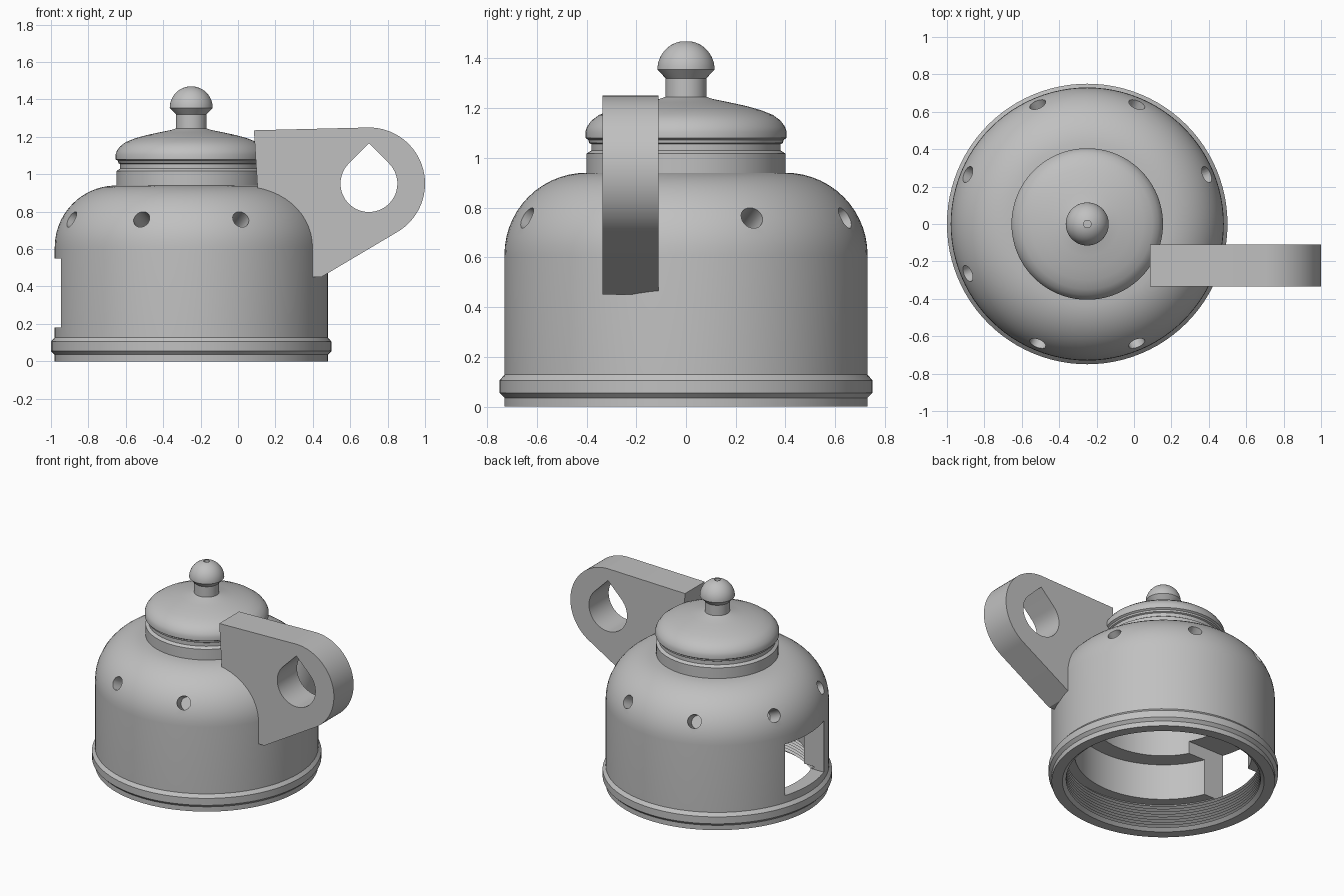
import bpy, bmesh, math
from mathutils import Matrix, Vector

cube = bpy.data.objects.get("Cube")
if cube:
    bpy.data.objects.remove(cube)

AXIS_X = -0.25
SEGMENTS = 96

grey = bpy.data.materials.new("plain grey")
grey.use_nodes = True
grey.diffuse_color = (0.53, 0.53, 0.53, 1)
grey.node_tree.nodes["Principled BSDF"].inputs["Base Color"].default_value = grey.diffuse_color


def select_only(obj):
    bpy.ops.object.select_all(action="DESELECT")
    obj.select_set(True)
    bpy.context.view_layer.objects.active = obj


def add_object(name, data):
    obj = bpy.data.objects.new(name, data)
    bpy.context.collection.objects.link(obj)
    return obj


def bm_object(name, bm):
    bmesh.ops.recalc_face_normals(bm, faces=bm.faces)
    mesh = bpy.data.meshes.new(name)
    bm.to_mesh(mesh)
    bm.free()
    mesh.materials.append(grey)
    return add_object(name, mesh)


def smooth(obj):
    select_only(obj)
    bpy.ops.object.shade_smooth_by_angle(angle=math.radians(25))


def lathe(name, profile):
    """Revolve (radius, z) points that start and end on the axis."""
    bm = bmesh.new()
    verts = [bm.verts.new((r, 0, z)) for r, z in profile]
    edges = [bm.edges.new(pair) for pair in zip(verts, verts[1:])]
    bmesh.ops.spin(bm, geom=verts + edges, cent=(0, 0, 0), axis=(0, 0, 1),
                   angle=math.tau, steps=SEGMENTS, use_merge=True)
    bmesh.ops.remove_doubles(bm, verts=bm.verts, dist=0.0001)
    bmesh.ops.translate(bm, verts=bm.verts, vec=(AXIS_X, 0, 0))
    return bm_object(name, bm)


def arc(cx, cz, radius, start, end, steps):
    angles = [math.radians(start + (end - start) * i / steps) for i in range(steps + 1)]
    return [(cx + radius * math.cos(a), cz + radius * math.sin(a)) for a in angles]


# Hollow body: stepped cavity, internal thread, base flange, shoulder and neck
cavity = [(0, 0.8), (0.3, 0.78), (0.46, 0.65), (0.46, 0.46), (0.58, 0.46), (0.58, 0.2)]
thread = []
for i in range(9):
    z = 0.19 - i * 0.02
    thread += [(0.655, z), (0.635, z - 0.01)]
outside = [(0.66, 0), (0.73, 0), (0.73, 0.035), (0.75, 0.055), (0.75, 0.105), (0.73, 0.128)]
shoulder = arc(0.4, 0.61, 0.33, 0, 90, 14)
neck = [(0.4, 1.017), (0.38, 1.03), (0, 1.03)]
body = lathe("body", cavity + [(0.655, 0.2)] + thread + outside + shoulder + neck)

# Cutters: side window and ring of vent holes
bm = bmesh.new()
bmesh.ops.create_cube(bm, matrix=Matrix.Translation((-0.9, 0, 0.365))
                      @ Matrix.Diagonal((0.5, 0.44, 0.37, 1)))
for i in range(8):
    a = math.radians(22.5 + 45 * i)
    direction = Vector((0.89 * math.cos(a), 0.89 * math.sin(a), 0.45))
    place = Vector((AXIS_X + 0.694 * math.cos(a), 0.694 * math.sin(a), 0.76))
    turn = direction.to_track_quat("Z", "Y").to_matrix().to_4x4()
    bmesh.ops.create_cone(bm, cap_ends=True, segments=24, radius1=0.046, radius2=0.046,
                          depth=0.28, matrix=Matrix.Translation(place) @ turn)
cutter = bm_object("opening_cutter", bm)
cutter.hide_render = True
cut = body.modifiers.new("openings", "BOOLEAN")
cut.operation = "DIFFERENCE"
cut.solver = "EXACT"
cut.object = cutter
select_only(body)
bpy.ops.object.modifier_apply(modifier=cut.name)
bpy.data.objects.remove(cutter)
smooth(body)

# Lid with stem and round knob, drilled at the top
lid_rim = [(0, 1.0), (0.38, 1.0), (0.38, 1.055), (0.39, 1.06), (0.392, 1.072), (0.405, 1.08)]
lid_dome = [(0.405, 1.105), (0.398, 1.125), (0.38, 1.15), (0.35, 1.172), (0.3, 1.192),
            (0.24, 1.209), (0.17, 1.224), (0.11, 1.236), (0.082, 1.245)]
knob = [(0.082, 1.32), (0.115, 1.355)] + arc(0, 1.355, 0.115, 0, 80, 12)
bore = [(0.02, 1.38), (0, 1.38)]
smooth(lathe("lid", lid_rim + lid_dome + knob + bore))

# Flat handle plate with a teardrop hole
plate = [(0.38, 0.45), (0.445, 0.45)] + arc(0.7, 0.95, 0.3, -59, 90, 32)
plate += [(0.085, 1.235), (0.105, 0.92), (0.36, 0.6)]
teardrop = arc(0.7, 0.95, 0.152, 135, 405, 40) + [(0.7, 1.165)]
curve = bpy.data.curves.new("handle", "CURVE")
curve.dimensions = "2D"
curve.fill_mode = "BOTH"
curve.extrude = 0.1125
for outline in (plate, teardrop):
    spline = curve.splines.new("POLY")
    spline.points.add(len(outline) - 1)
    for point, (x, z) in zip(spline.points, outline):
        point.co = (x, z, 0, 1)
    spline.use_cyclic_u = True
curve.materials.append(grey)
handle = add_object("handle", curve)
handle.rotation_euler.x = math.pi / 2
handle.location.y = -0.2225
select_only(handle)
bpy.ops.object.convert(target="MESH")
smooth(bpy.context.view_layer.objects.active)
